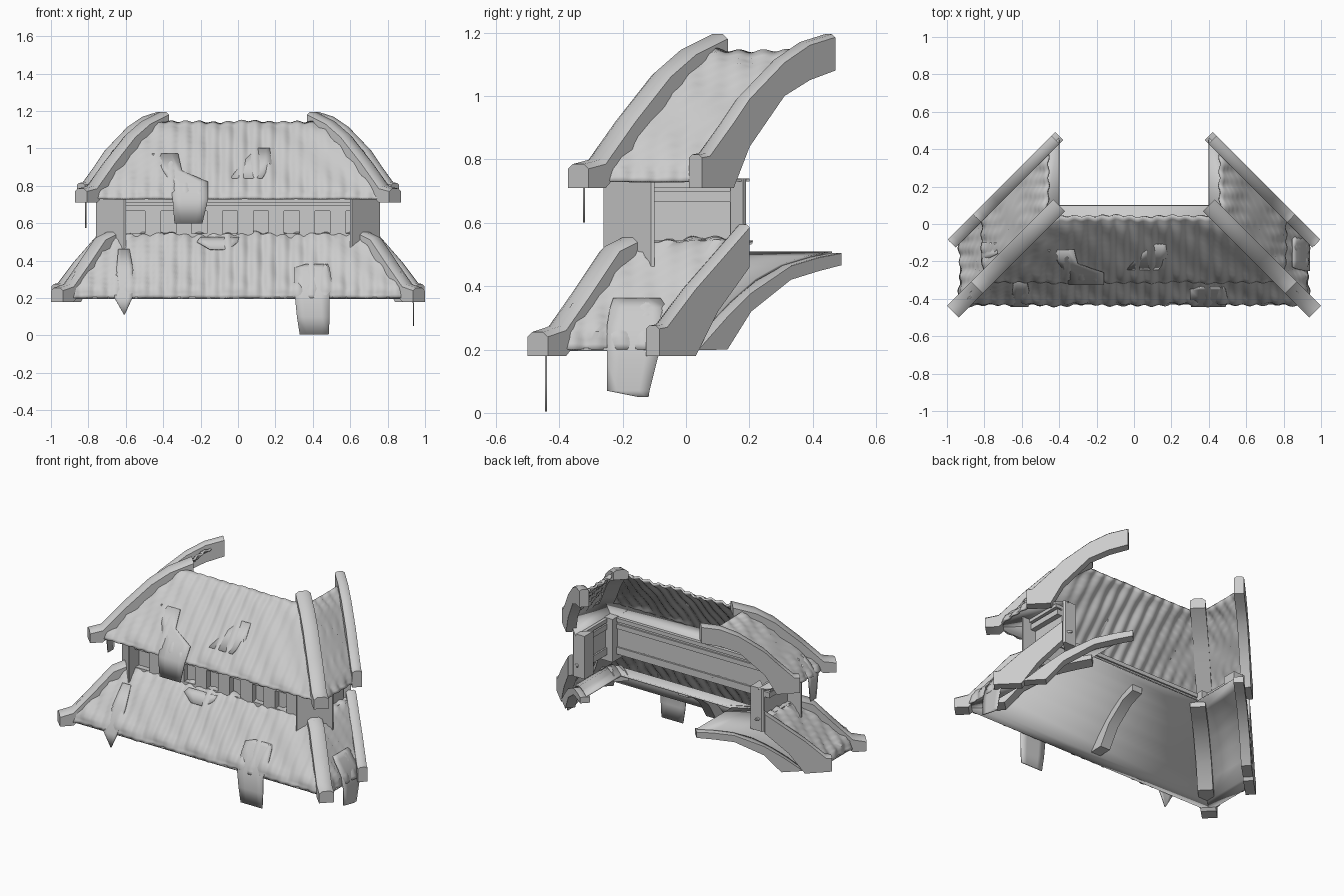
import bpy, bmesh, math

cube = bpy.data.objects.get("Cube")
if cube:
    bpy.data.objects.remove(cube, do_unlink=True)

mat = bpy.data.materials.new("weathered_grey")
mat.use_nodes = True
GREY = (0.6, 0.6, 0.6, 1)
mat.diffuse_color = GREY
mat.node_tree.nodes["Principled BSDF"].inputs["Base Color"].default_value = GREY

CORNER = 0.5   # half width of the front at zero outward distance
SPAN = 0.36    # length of the short side slopes

# Profiles are (outward distance, height) pairs
UPPER = [(.31, .73), (.29, .77), (.21, .87), (.1, 1.0), (.02, 1.09), (-.04, 1.14)]
LOWER = [(.43, .2), (.42, .25), (.36, .33), (.28, .44), (.2, .535), (.15, .545)]
CEILING = [(.43, .2), (.35, .2), (.29, .275), (.22, .35), (.14, .42), (.06, .465), (-.02, .49), (-.1, .505)]
SOFFIT = [(.3, .735), (.16, .735)]


def add_object(name, bm, smooth=False, thick=0):
    bmesh.ops.recalc_face_normals(bm, faces=bm.faces)
    me = bpy.data.meshes.new(name)
    bm.to_mesh(me)
    bm.free()
    me.materials.append(mat)
    ob = bpy.data.objects.new(name, me)
    bpy.context.collection.objects.link(ob)
    if thick:
        mod = ob.modifiers.new("thickness", 'SOLIDIFY')
        mod.thickness = thick
        mod.offset = 0
    if smooth:
        bpy.context.view_layer.objects.active = ob
        ob.select_set(True)
        bpy.ops.object.shade_smooth_by_angle(angle=math.radians(40))
        ob.select_set(False)
    return ob


def place(face, u, d, z):
    """Front slope runs along x; side slopes (face = -1 or 1) run along y."""
    return (u, -d, z) if face == 0 else (face * (CORNER + d), u, z)


def sample(profile, t):
    f = t * (len(profile) - 1)
    i = min(int(f), len(profile) - 2)
    f -= i
    a, b = profile[i], profile[i + 1]
    return a[0] + (b[0] - a[0]) * f, a[1] + (b[1] - a[1]) * f


def grid(name, rows, smooth, thick):
    bm = bmesh.new()
    vs = [[bm.verts.new(p) for p in row] for row in rows]
    for a, b in zip(vs, vs[1:]):
        for i in range(len(a) - 1):
            bm.faces.new((a[i], a[i + 1], b[i + 1], b[i]))
    return add_object(name, bm, smooth, thick)


def slope(name, profile, face, wave=0.0, cols=1, steps=None, thick=.012):
    rows = []
    steps = steps or len(profile) - 1
    for j in range(steps + 1):
        t = j / steps
        d, z = sample(profile, t)
        lo, hi = (-CORNER - d, CORNER + d) if face == 0 else (-d, SPAN - d)
        row = []
        for i in range(cols + 1):
            u = lo + (hi - lo) * i / cols
            w = wave * (.8 * math.sin(u * 84) + math.sin(u * 19 + t * 7) * math.sin(t * 8 + u * 5))
            row.append(place(face, u, d + w * .7, z + w * .7 * min(1, t * 4)))
        rows.append(row)
    return grid(name, rows, True, thick)


def sweep(name, path, origin, direction, left, right, chamfer):
    """Beam from (distance, top, bottom) stations along a horizontal direction."""
    bm = bmesh.new()
    rings = []
    nx, ny = -direction[1], direction[0]
    c = chamfer
    for d, top, bot in path:
        section = [(left, bot), (left, top - c), (left + c, top),
                   (right - c, top), (right, top - c), (right, bot)]
        rings.append([bm.verts.new((origin[0] + direction[0] * d + nx * s,
                                    origin[1] + direction[1] * d + ny * s, z))
                      for s, z in section])
    for a, b in zip(rings, rings[1:]):
        for i in range(6):
            k = (i + 1) % 6
            bm.faces.new((a[i], a[k], b[k], b[i]))
    bm.faces.new(rings[0])
    bm.faces.new(rings[-1])
    return add_object(name, bm, True)


def prism(name, outline, low, high):
    bm = bmesh.new()
    base = bm.faces.new([bm.verts.new((x, y, low)) for x, y in outline])
    top = bmesh.ops.extrude_face_region(bm, geom=[base])["geom"]
    for v in top:
        if isinstance(v, bmesh.types.BMVert):
            v.co.z = high
    return add_object(name, bm)


def box(name, x, y, z):
    return prism(name, [(x[0], y[0]), (x[1], y[0]), (x[1], y[1]), (x[0], y[1])], *z)


def rag(name, profile, face, rows, lift=.012):
    """Torn cloth following the slope and hanging straight below the eave."""
    pts = []
    for z, a, b in rows:
        d = profile[0][0]
        for (d0, z0), (d1, z1) in zip(profile, profile[1:]):
            if z0 <= z <= z1:
                d = d0 + (d1 - d0) * (z - z0) / (z1 - z0)
        pts.append([place(face, a + (b - a) * i / 4, d + lift, z) for i in range(5)])
    return grid(name, pts, True, .006)


# Corrugated roof slopes, curved ceiling and soffit
for face, label in ((0, "front"), (1, "left"), (-1, "right")):
    n = 180 if face == 0 else 48
    slope("upper_roof_" + label, UPPER, face, .008, n, 15)
    slope("lower_roof_" + label, LOWER, face, .009, n, 15)
    slope("ceiling_" + label, CEILING, face, thick=.01)
    slope("soffit_" + label, SOFFIT, face, thick=.01)

# Beam stations: distance, top, bottom
HIP_UP = [(.34, .785, .71), (.285, .80, .71), (.19, .935, .82), (.08, 1.075, .97),
          (0, 1.145, 1.06), (-.1, 1.195, 1.13)]
HIP_LOW = [(.468, .255, .18), (.41, .275, .18), (.33, .39, .28), (.24, .525, .42), (.175, .558, .47)]
END_UP = [(.34, .815, .71), (.315, .82, .71), (.24, .925, .71), (.19, 1.0, .84),
          (.08, 1.115, 1.0), (0, 1.17, 1.05), (-.08, 1.195, 1.08)]
END_LOW = [(.475, .275, .18), (.45, .28, .18), (.36, .40, .18), (.29, .48, .32), (.19, .595, .46)]
RIB = [(.35, .203, .198), (.26, .305, .2), (.185, .38, .32), (.06, .465, .42), (-.03, .492, .448), (-.1, .505, .466)]

# Hip beams, open-end boards, ribs and posts on both sides
for s, label in ((1, "left"), (-1, "right")):
    out = (s, -1)
    w = .032
    hip = (s * CORNER, 0)
    end = (s * CORNER, SPAN + .01)
    edge = (-.021, .021)
    sweep("upper_hip_beam_" + label, HIP_UP, hip, out, -w, w, .015)
    sweep("lower_hip_beam_" + label, HIP_LOW, hip, out, -w, w, .015)
    sweep("upper_end_board_" + label, END_UP, end, out, *edge, .01)
    sweep("lower_end_board_" + label, END_LOW, end, out, *edge, .01)
    sweep("hip_rib_" + label, RIB, hip, out, -w, w, .002)
    sweep("end_rib_" + label, RIB, end, out, *edge, .002)

    # Posts with a diagonal outer face; the end post is cut in half
    prism("corner_post_" + label, [(s * .6, -.26), (s * .61, -.26), (s * .76, -.11), (s * .76, -.1), (s * .6, -.1)], .46, .74)
    prism("end_post_" + label, [(s * .6, .1), (s * .61, .1), (s * .69, .18), (s * .68, .19), (s * .6, .19)], .46, .74)

    # Recessed side wall
    def side_box(name, x, y, z):
        box(name + "_" + label, sorted((s * x[0], s * x[1])), y, z)
    side_box("side_wall", (.65, .665), (-.1, .14), (.50, .735))
    side_box("side_rail", (.64, .70), (-.1, .14), (.665, .70))
    side_box("side_top_rail", (.64, .71), (-.1, .14), (.71, .735))
    side_box("side_sill", (.64, .69), (-.1, .14), (.50, .545))
sweep("middle_rib", RIB[:5], (0, 0), (0, -1), -.035, .035, .002)

# Recessed front wall with rails and a row of blocks
box("front_wall", (-.61, .61), (-.165, -.15), (.50, .735))
box("front_rail", (-.61, .61), (-.21, -.14), (.665, .695))
box("top_rail", (-.61, .61), (-.22, -.14), (.71, .735))
box("bottom_rail", (-.61, .61), (-.20, -.14), (.50, .545))
for i in range(7):
    x = -.455 + i * .165
    box("wall_block_%d" % (i + 1), (x - .042, x + .042), (-.205, -.15), (.54, .67))

# Torn cloth and loose patches
rag("front_rag_large", LOWER, 0, [(.38, .36, .48), (.36, .30, .49), (.3, .30, .50),
                                  (.2, .305, .49), (.1, .315, .49), (.004, .33, .485)])
rag("front_rag_spike", LOWER, 0, [(.46, -.64, -.58), (.35, -.65, -.56), (.2, -.66, -.565), (.112, -.61, -.605)])
rag("upper_front_rag", UPPER, 0, [(.97, -.46, -.32), (.88, -.40, -.30), (.82, -.36, -.16),
                                  (.73, -.35, -.16), (.60, -.34, -.19)])
rag("left_side_rag", LOWER, 1, [(.36, -.23, -.08), (.33, -.24, -.06), (.27, -.25, -.06),
                                (.17, -.25, -.09), (.07, -.25, -.115), (.05, -.15, -.118)], .008)
rag("right_side_rag", UPPER, -1, [(.85, -.16, -.1), (.73, -.2, -.1), (.575, -.18, -.12)], .004)
rag("upper_patch", UPPER, 0, [(1.0, .10, .17), (.92, .02, .18), (.84, -.04, .13)], .01)
rag("lower_patch", LOWER, 0, [(.525, -.2, .02), (.5, -.22, .0), (.46, -.15, -.05)], .01)
